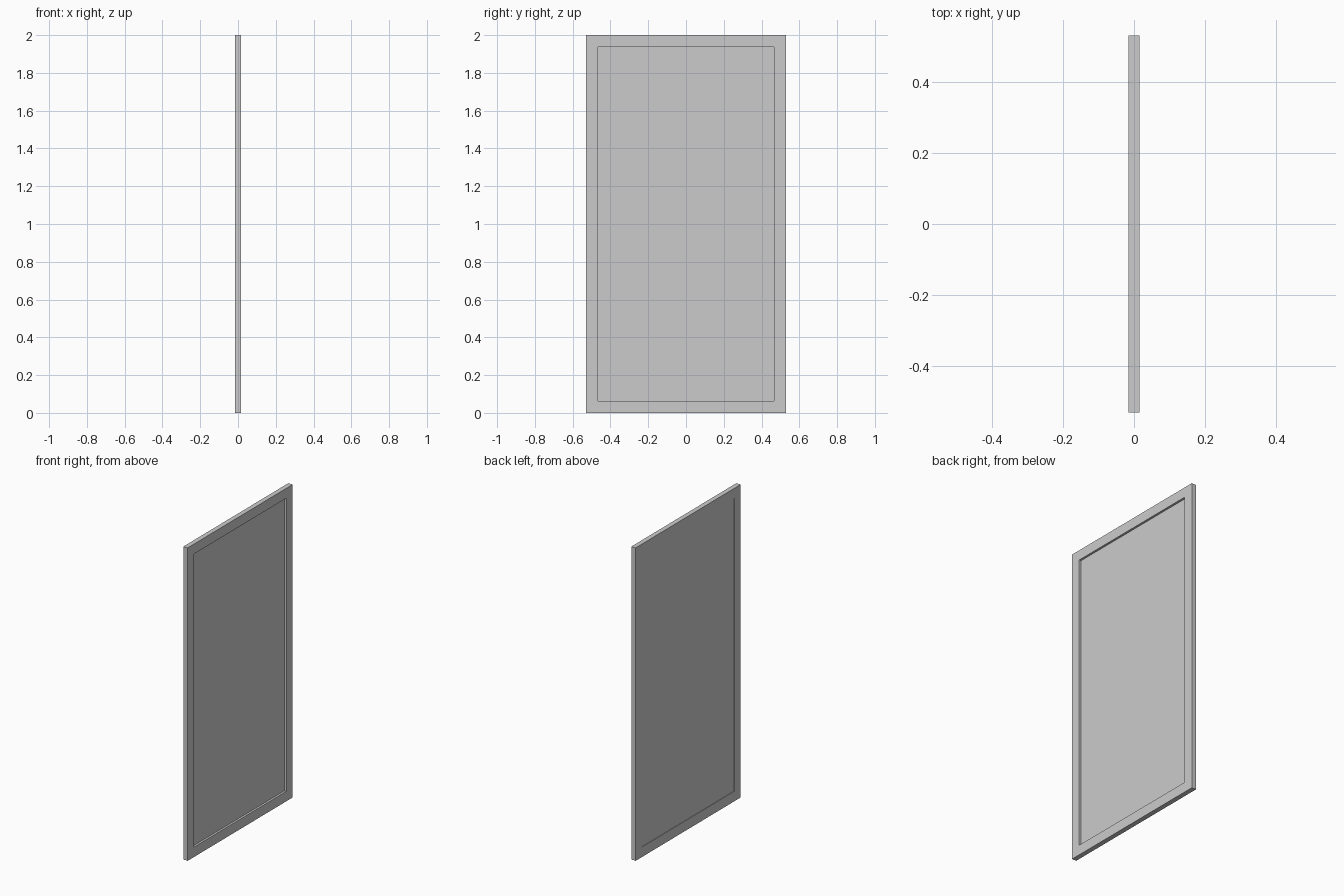
import bpy, bmesh

if "Cube" in bpy.data.objects:
    bpy.data.objects.remove(bpy.data.objects["Cube"])

HALF_W, HEIGHT, HALF_T = 0.53, 2.0, 0.0155   # overall panel size
RAIL = 0.0635                                # visible frame width


def make_object(name, bm):
    bmesh.ops.recalc_face_normals(bm, faces=bm.faces)
    mesh = bpy.data.meshes.new(name)
    bm.to_mesh(mesh)
    bm.free()
    obj = bpy.data.objects.new(name, mesh)
    bpy.context.collection.objects.link(obj)
    return obj


def rectangle(bm, x, inset):
    """Ring of four corners in the plane at x, inset from the outer edge."""
    y, lo, hi = HALF_W - inset, inset, HEIGHT - inset
    return [bm.verts.new((x, a, b)) for a, b in ((-y, lo), (y, lo), (y, hi), (-y, hi))]


# Frame: rectangular profile swept around the four mitred corners
bm = bmesh.new()
rings = [rectangle(bm, x, i) for x, i in
         ((-HALF_T, 0), (HALF_T, 0), (HALF_T, RAIL), (-HALF_T, RAIL))]
for r in range(4):
    a, b = rings[r], rings[(r + 1) % 4]
    for i in range(4):
        j = (i + 1) % 4
        bm.faces.new((a[i], a[j], b[j], b[i]))
make_object("frame", bm)

# Inset panel: recessed deeply on the +x side, slightly on the -x side
bm = bmesh.new()
back, front = rectangle(bm, -0.0115, RAIL), rectangle(bm, 0.002, RAIL)
bm.faces.new(back)
bm.faces.new(front)
for i in range(4):
    j = (i + 1) % 4
    bm.faces.new((back[i], back[j], front[j], front[i]))
make_object("inset_panel", bm)
